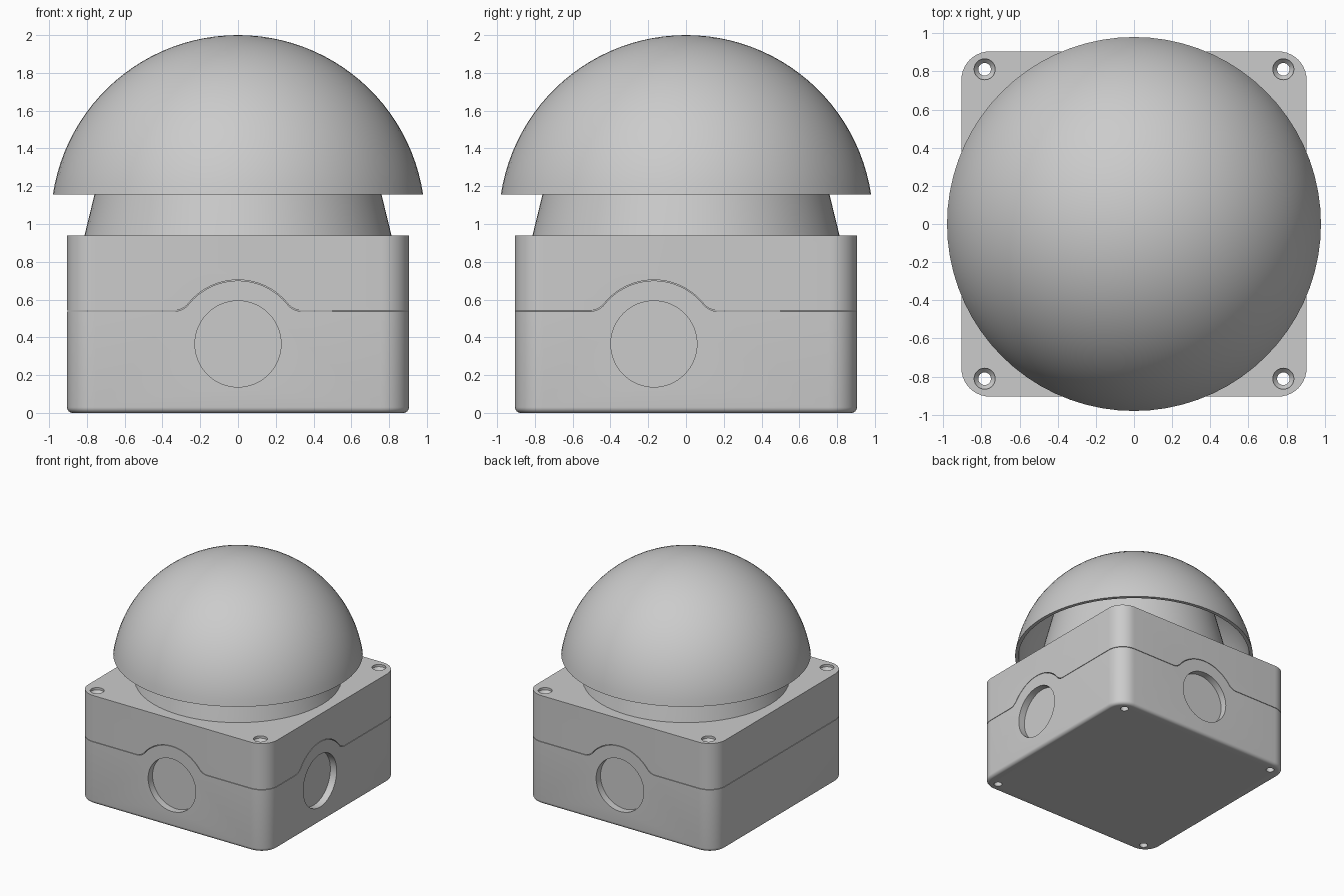
import bpy, bmesh
from math import sin, cos, pi, sqrt, atan2
from mathutils import Matrix

if "Cube" in bpy.data.objects:
    bpy.data.objects.remove(bpy.data.objects["Cube"])

HALF, CORNER, TOP = 0.905, 0.15, 0.94
SEAM, HOLE_Z, HOLE_R, HOOD_R = 0.538, 0.365, 0.228, 0.335
SIDE_Y = -0.17  # side entry is off centre


def make(name, bm):
    bmesh.ops.recalc_face_normals(bm, faces=bm.faces)
    me = bpy.data.meshes.new(name)
    bm.to_mesh(me)
    bm.free()
    ob = bpy.data.objects.new(name, me)
    bpy.context.collection.objects.link(ob)
    return ob


def loft(name, rings):
    """Skin closed rings of points and cap both ends."""
    bm = bmesh.new()
    vs = [[bm.verts.new(p) for p in r] for r in rings]
    n = len(vs[0])
    for a, b in zip(vs, vs[1:]):
        for i in range(n):
            bm.faces.new((a[i], a[(i + 1) % n], b[(i + 1) % n], b[i]))
    bm.faces.new(vs[0][::-1])
    bm.faces.new(vs[-1])
    return make(name, bm)


def turned(name, profile, seg, x=0, y=0):
    return loft(name, [[(x + r * cos(2 * pi * i / seg), y + r * sin(2 * pi * i / seg), z)
                        for i in range(seg)] for r, z in profile])


def rounded_ring(inset, z):
    c, r = HALF - CORNER, CORNER - inset
    pts = []
    for q, (sx, sy) in enumerate([(1, 1), (-1, 1), (-1, -1), (1, -1)]):
        for k in range(11):
            a = (q + k / 10) * pi / 2
            pts.append((sx * c + r * cos(a), sy * c + r * sin(a), z))
    return pts


def blank(name):
    f = 0.03
    rings = [rounded_ring(f - f * sin(k * pi / 12), f - f * cos(k * pi / 12)) for k in range(7)]
    return loft(name, rings + [rounded_ring(0, TOP)])


def boolean(ob, cutter, op='DIFFERENCE'):
    m = ob.modifiers.new("cut", 'BOOLEAN')
    m.object, m.operation, m.solver = cutter, op, 'EXACT'
    bpy.context.view_layer.objects.active = ob
    bpy.ops.object.modifier_apply(modifier=m.name)
    bpy.data.objects.remove(cutter)


def hood_profile(gap):
    """Arched outline over an entry, blended into the seam line."""
    R, base = HOOD_R + gap, SEAM + gap - HOLE_Z
    rf = 0.096
    xf = sqrt((R + rf) ** 2 - (base + rf) ** 2)
    t = atan2(base + rf, xf)
    right = [(R * sin(k / 16 * (pi / 2 - t)), R * cos(k / 16 * (pi / 2 - t))) for k in range(17)]
    for k in range(1, 9):
        a = pi + t + k / 8 * (pi / 2 - t)
        right.append((xf + rf * cos(a), base + rf + rf * sin(a)))
    right[-1] = (right[-1][0], base - 0.0005)
    right.append((xf, base - 0.1))
    left = [(-x, z) for x, z in right[:0:-1]]
    return [(x, z + HOLE_Z) for x, z in left + right]


def lid_space(gap):
    """Everything above the seam."""
    z = SEAM + gap
    ob = loft("lid_space", [[(-2, -2, h), (2, -2, h), (2, 2, h), (-2, 2, h)] for h in (z, 1.5)])
    p = hood_profile(gap)
    boolean(ob, loft("hood", [[(x, y, h) for x, h in p] for y in (-2.5, -0.5)]))
    boolean(ob, loft("hood", [[(x, y, h) for x, h in p] for y in (0.5, 2.5)]))
    boolean(ob, loft("hood", [[(x, y + SIDE_Y, h) for y, h in p] for x in (0.5, 2.5)]))
    return ob


# Lower housing and lid, split along the arched seam
body = blank("lower_housing")
boolean(body, lid_space(0))
lid = blank("lid")
boolean(lid, lid_space(0.004), 'INTERSECT')

# Shallow round cable entries: front, back, right
for ang, off in ((-pi / 2, 0), (pi / 2, 0), (0, SIDE_Y)):
    cut = turned("entry", [(HOLE_R, HALF - 0.06), (HOLE_R, 1.2)], 64)
    cut.data.transform(Matrix.Translation((0, off, HOLE_Z)) @ Matrix.Rotation(ang, 4, 'Z')
                       @ Matrix.Rotation(pi / 2, 4, 'Y'))
    boolean(body, cut)

# Countersunk screw holes through both parts
bore = [(0.033, -0.1), (0.033, TOP - 0.045), (0.055, TOP - 0.02), (0.055, TOP + 0.1)]
for sx in (-1, 1):
    for sy in (-1, 1):
        for part in (body, lid):
            boolean(part, turned("bore", bore, 32, sx * 0.783, sy * 0.811))

# Tapered neck under the button
neck = turned("neck", [(0.815, TOP - 0.01), (0.76, 1.155), (0.615, 1.72)], 72)

# Hollow mushroom dome: outer arc, rim, inner arc
R, rim, wall = 0.991, 1.155, 0.03
cz = 2 - R


def arc(r, n=24):
    end = pi / 2 - atan2(rim - cz, sqrt(r * r - (rim - cz) ** 2))
    return [(max(r * sin(end * k / n), 0.0005), cz + r * cos(end * k / n)) for k in range(n + 1)]


dome = turned("dome", arc(R) + arc(R - wall)[::-1], 72)

bpy.ops.object.select_all(action='DESELECT')
for ob in (body, lid, neck, dome):
    ob.select_set(True)
bpy.context.view_layer.objects.active = body
bpy.ops.object.shade_smooth_by_angle(angle=0.52)
